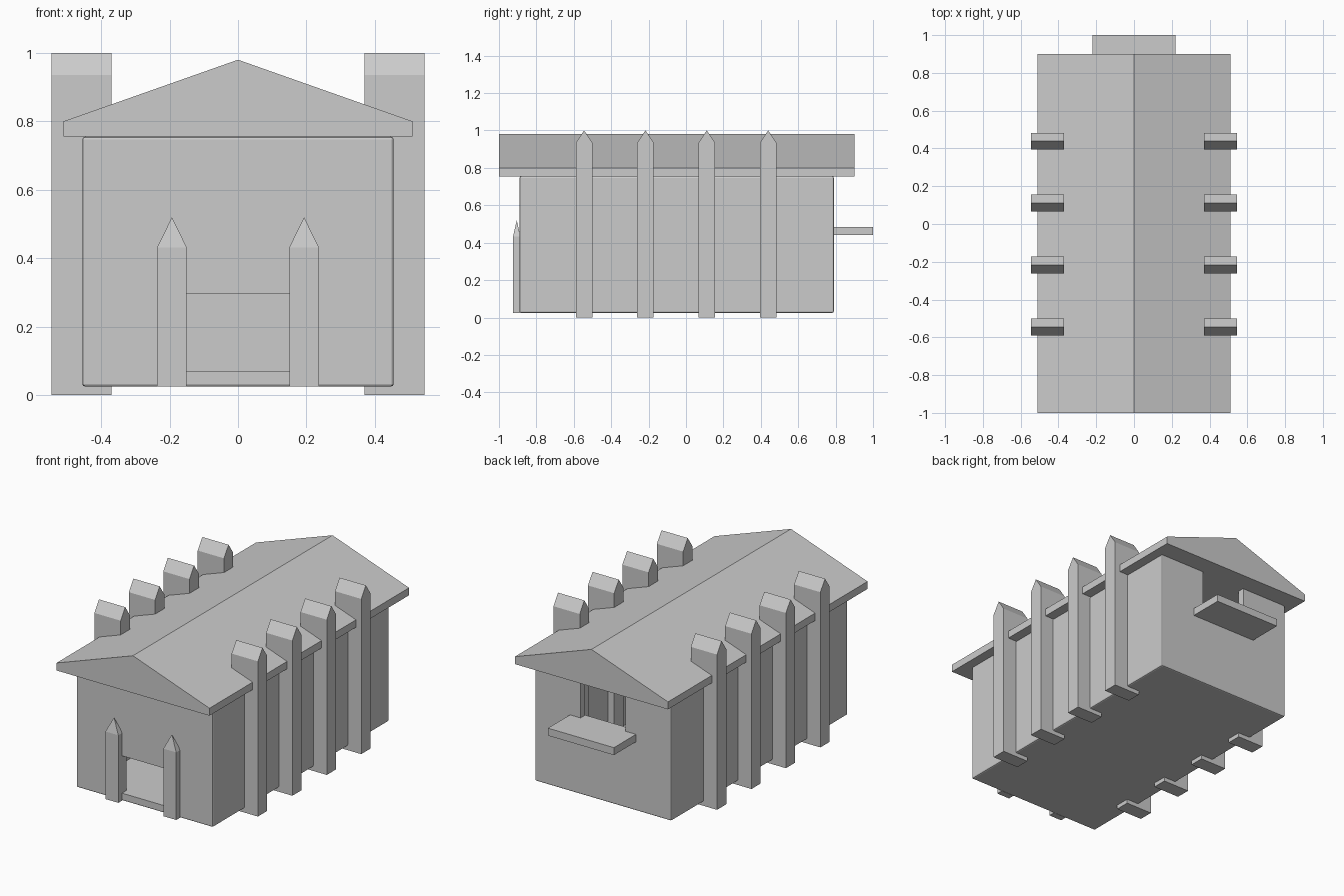
import bpy, math

if "Cube" in bpy.data.objects:
    bpy.data.objects.remove(bpy.data.objects["Cube"])


def finish(name, verts, faces):
    mesh = bpy.data.meshes.new(name)
    mesh.from_pydata(verts, [], faces)
    mesh.update()
    obj = bpy.data.objects.new(name, mesh)
    bpy.context.collection.objects.link(obj)
    return obj


def extrude(name, profile, a, b, axis):
    """Extrude a 2D (u, z) profile along x or y from a to b."""
    n = len(profile)
    if axis == 'y':
        verts = [(u, t, z) for t in (a, b) for u, z in profile]
    else:
        verts = [(t, u, z) for t in (b, a) for u, z in profile]
    faces = [tuple(range(n)), tuple(range(2 * n - 1, n - 1, -1))]
    faces += [(i, i + n, (i + 1) % n + n, (i + 1) % n) for i in range(n)]
    if axis == 'x':  # counter-clockwise (y, z) profiles face +x at b
        return finish(name, verts, faces)
    return finish(name, verts, faces)


def box(name, x0, x1, y0, y1, z0, z1):
    return extrude(name, [(x0, z0), (x1, z0), (x1, z1), (x0, z1)], y0, y1, 'y')


def cut(target, cutter):
    cutter.hide_render = True
    cutter.hide_set(True)
    mod = target.modifiers.new("cut", 'BOOLEAN')
    mod.operation = 'DIFFERENCE'
    mod.solver = 'EXACT'
    mod.object = cutter


# Hollow walls with a front doorway and a back serving window
walls = box("walls", -0.455, 0.455, -0.89, 0.79, 0.025, 0.755)
bev = walls.modifiers.new("soft_edges", 'BEVEL')
bev.width = 0.008
bev.segments = 2
cut(walls, box("room_cutter", -0.41, 0.41, -0.845, 0.745, 0.07, 0.9))
cut(walls, box("door_cutter", -0.15, 0.15, -1.0, -0.8, 0.07, 0.295))
cut(walls, box("window_cutter", -0.15, 0.15, 0.7, 0.9, 0.485, 0.9))

# Solid gable roof
extrude("roof", [(-0.51, 0.755), (0.51, 0.755), (0.51, 0.80),
                 (0, 0.98), (-0.51, 0.80)], -1.0, 0.90, 'y')

# Shelf under the back window
box("window_shelf", -0.22, 0.22, 0.785, 1.0, 0.44, 0.485)

# Pointed side pillars, four on each side
for side in (-1, 1):
    for i in range(4):
        y = -0.545 + 0.328 * i
        w = 0.044
        profile = [(y - w, 0), (y + w, 0), (y + w, 0.935),
                   (y, 1.0), (y - w, 0.935)]
        x0, x1 = sorted((side * 0.37, side * 0.545))
        extrude("side_pillar", profile, x0, x1, 'x')

# Door posts with pyramid tips
for x in (-0.193, 0.193):
    w, y0, y1 = 0.043, -0.925, -0.885
    ring = [(x - w, y0), (x + w, y0), (x + w, y1), (x - w, y1)]
    verts = [(a, b, z) for z in (0.025, 0.432) for a, b in ring]
    verts.append((x, (y0 + y1) / 2, 0.52))
    faces = [(3, 2, 1, 0)]
    for i in range(4):
        j = (i + 1) % 4
        faces += [(i, j, j + 4, i + 4), (i + 4, j + 4, 8)]
    finish("door_post", verts, faces)
